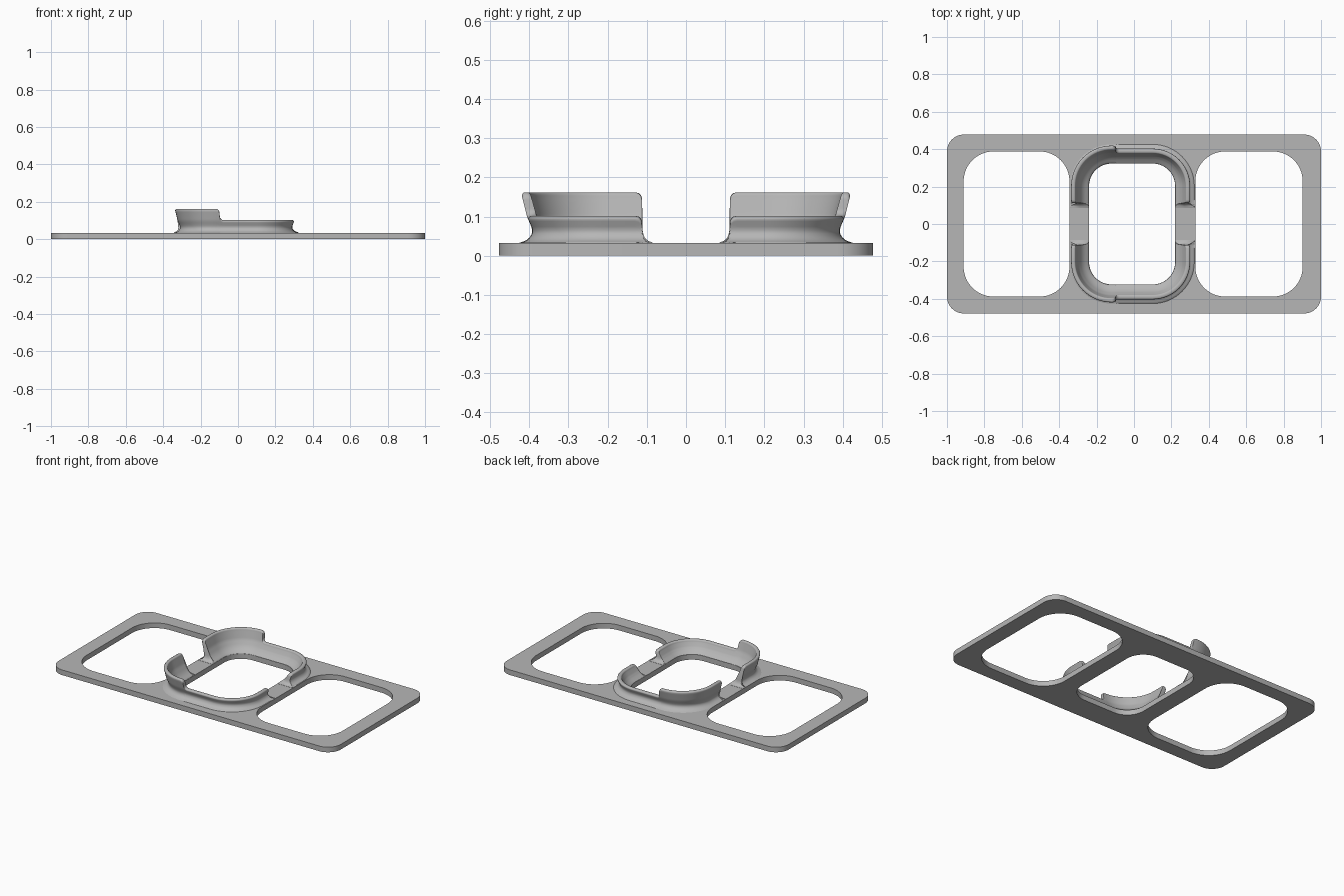
import bpy, bmesh, math

cube = bpy.data.objects.get("Cube")
if cube:
    bpy.data.objects.remove(cube, do_unlink=True)

grey = bpy.data.materials.new("mid grey")
grey.use_nodes = True
grey.diffuse_color = (0.47, 0.47, 0.47, 1)
grey.node_tree.nodes["Principled BSDF"].inputs["Base Color"].default_value = (0.47, 0.47, 0.47, 1)

CX = -0.01                        # centre of the cradle
HW, HH, RAD = 0.30, 0.393, 0.19   # cradle path half sizes and corner radius
PLATE = 0.033
ARC = 16


def rounded_rect(cx, hw, hh, r):
    pts = []
    for q, (sx, sy) in enumerate([(1, 1), (-1, 1), (-1, -1), (1, -1)]):
        for i in range(ARC + 1):
            a = math.pi / 2 * (q + i / ARC)
            pts.append((cx + sx * (hw - r) + r * math.cos(a),
                        sy * (hh - r) + r * math.sin(a)))
    return pts


def lerp_table(table, z):
    for (z0, v0), (z1, v1) in zip(table, table[1:]):
        if z <= z1:
            return v0 + (v1 - v0) * max(0, z - z0) / (z1 - z0)
    return table[-1][1]


def finish(obj, angle):
    bpy.ops.object.select_all(action='DESELECT')
    obj.select_set(True)
    bpy.context.view_layer.objects.active = obj
    if obj.type == 'CURVE':
        bpy.ops.object.convert(target='MESH')
        obj = bpy.context.object
    bpy.ops.object.shade_smooth_by_angle(angle=math.radians(angle))


# Base plate with three rounded windows
curve = bpy.data.curves.new("base_plate", 'CURVE')
curve.dimensions = '2D'
curve.fill_mode = 'BOTH'
curve.extrude = PLATE / 2
for outline in (rounded_rect(0, 1, 0.478, 0.09),
                rounded_rect(-0.628, 0.283, 0.388, 0.16),
                rounded_rect(0.615, 0.287, 0.388, 0.16),
                rounded_rect(CX, 0.23, 0.323, 0.12)):
    spline = curve.splines.new('POLY')
    spline.points.add(len(outline) - 1)
    for p, (x, y) in zip(spline.points, outline):
        p.co = (x, y, 0, 1)
    spline.use_cyclic_u = True
curve.materials.append(grey)
plate = bpy.data.objects.new("base_plate", curve)
plate.location.z = PLATE / 2
bpy.context.collection.objects.link(plate)
finish(plate, 30)

# Cradle wall: offsets of the outer and inner faces by height
OUTER = [(0.028, 0.034), (0.033, 0.034), (0.036, 0.021), (0.042, 0.010), (0.05, 0.003),
         (0.06, -0.001), (0.07, 0.0), (0.1, 0.013), (0.165, 0.029)]
INNER = [(0.028, -0.069), (0.034, -0.069), (0.042, -0.057), (0.052, -0.044),
         (0.065, -0.032), (0.08, -0.023), (0.1, -0.012), (0.165, 0.006)]
LOW, HIGH, BOTTOM = 0.102, 0.162, 0.028


def section(h):
    """Closed wall section of height h as (offset, z) pairs."""
    n = 16
    r = min(0.009, (h - BOTTOM) * 0.4)
    zs = [BOTTOM + (h - r - BOTTOM) * (i / n) ** 1.2 for i in range(n + 1)]
    out = [(lerp_table(OUTER, z), z) for z in zs]
    inn = [(lerp_table(INNER, z), z) for z in reversed(zs)]
    a, b = out[-1][0], inn[0][0]
    c, w = (a + b) / 2, (a - b) / 2
    flat = max(0, w - r)
    crown = []
    for i in range(1, 8):
        t = math.pi * i / 8
        k = math.cos(t)
        shift = flat if k > 0.01 else -flat if k < -0.01 else 0
        crown.append((c + shift + (w - flat) * k, h - r + r * math.sin(t)))
    return out + crown + inn


def end_profile(top):
    """Wall end beside the gap: foot fillet, upright edge, rounded corner."""
    return [(0.085, 0.034), (0.095, 0.037), (0.103, 0.043), (0.108, 0.052), (0.111, 0.066),
            (0.112, top - 0.016), (0.115, top - 0.008), (0.121, top - 0.002), (0.13, top)]


# Stations along the back half, from the left end to the right end
stations = [(CX + HW, y, 0, h) for y, h in end_profile(LOW)]
for i in range(ARC + 1):
    a = math.pi / 2 * i / ARC
    stations.append((CX + HW - RAD + RAD * math.cos(a), HH - RAD + RAD * math.sin(a), a, LOW))
R = 0.02
for i in range(9):                # concave foot of the step
    t = math.pi / 2 * i / 8
    stations.append((-0.077 - R * math.sin(t), HH, math.pi / 2, LOW + R * (1 - math.cos(t))))
for i in range(9):                # convex top of the step
    t = math.pi / 2 * i / 8
    stations.append((-0.099 - R * (1 - math.cos(t)), HH, math.pi / 2, HIGH - R + R * math.sin(t)))
for i in range(ARC + 1):
    a = math.pi / 2 * (1 + i / ARC)
    stations.append((CX - HW + RAD + RAD * math.cos(a), HH - RAD + RAD * math.sin(a), a, HIGH))
stations += [(CX - HW, y, math.pi, h) for y, h in reversed(end_profile(HIGH))]

bm = bmesh.new()
rings = []
for x, y, a, h in stations:
    rings.append([bm.verts.new((x + o * math.cos(a), y + o * math.sin(a), z))
                  for o, z in section(h)])
for r0, r1 in zip(rings, rings[1:]):
    for i in range(len(r0)):
        j = (i + 1) % len(r0)
        bm.faces.new((r0[i], r0[j], r1[j], r1[i]))
bm.faces.new(rings[0])
bm.faces.new(rings[-1])
bmesh.ops.recalc_face_normals(bm, faces=bm.faces)
mesh = bpy.data.meshes.new("cradle_wall")
bm.to_mesh(mesh)
bm.free()
mesh.materials.append(grey)
wall = bpy.data.objects.new("cradle_wall", mesh)
bpy.context.collection.objects.link(wall)
finish(wall, 50)
mirror = wall.modifiers.new("front_half", 'MIRROR')
mirror.use_axis = (False, True, False)
mirror.use_mirror_merge = False
